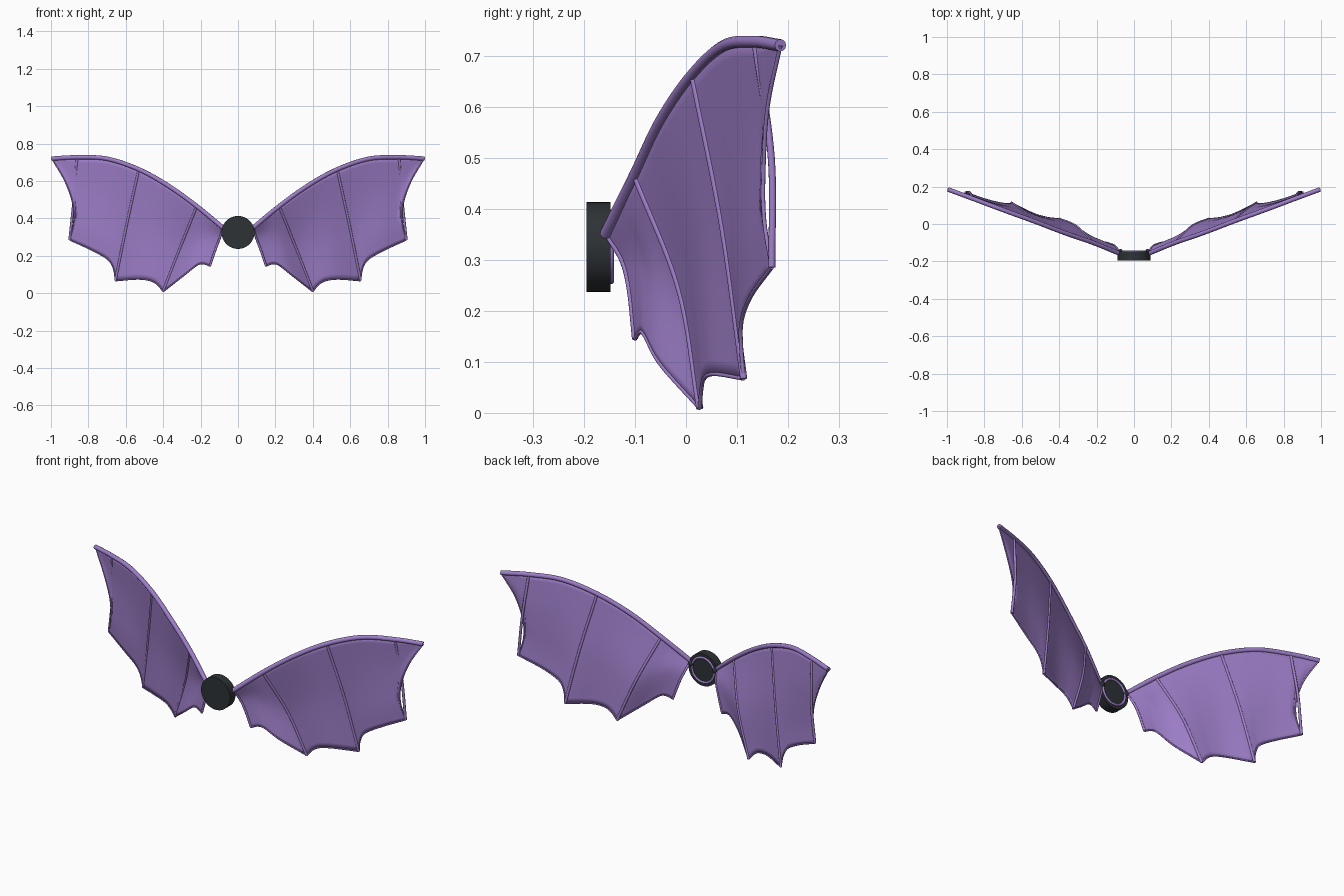
import bpy, bmesh, math
from mathutils import Vector

cube = bpy.data.objects.get("Cube")
if cube:
    bpy.data.objects.remove(cube)


def material(name, rgb):
    m = bpy.data.materials.new(name)
    m.use_nodes = True
    m.diffuse_color = (*rgb, 1)
    bsdf = next(n for n in m.node_tree.nodes if n.type == 'BSDF_PRINCIPLED')
    bsdf.inputs["Base Color"].default_value = (*rgb, 1)
    return m


PURPLE = material("wing purple", (0.34, 0.21, 0.58))
DARK = material("dark slate", (0.027, 0.032, 0.037))


def spline(points, start, end, steps):
    """Sample a smooth curve through the points, between two point indices."""
    p = [Vector(q) for q in points]
    p = [2 * p[0] - p[1]] + p + [2 * p[-1] - p[-2]]
    out = []
    for k in range(steps + 1):
        u = start + (end - start) * k / steps
        i = min(int(u), len(points) - 2)
        t = u - i
        a, b, c, d = p[i:i + 4]
        out.append(0.5 * (2 * b + (c - a) * t + (2 * a - 5 * b + 4 * c - d) * t ** 2
                          + (3 * b - a - 3 * c + d) * t ** 3))
    return out


def smooth(points, steps=20):
    return spline(points, 0, len(points) - 1, steps)


def tube(name, path, radius, side):
    cu = bpy.data.curves.new(name, 'CURVE')
    cu.dimensions = '3D'
    cu.bevel_depth = radius
    cu.bevel_resolution = 3
    cu.use_fill_caps = True
    s = cu.splines.new('POLY')
    s.points.add(len(path) - 1)
    for pt, v in zip(s.points, path):
        pt.co = (v.x * side, v.y, v.z, 1)
    s.use_smooth = True
    cu.materials.append(PURPLE)
    ob = bpy.data.objects.new(name, cu)
    bpy.context.collection.objects.link(ob)


def panel(bm, top, bottom, inner, outer, side):
    """Skin the space between four boundary curves."""
    n, m = len(top) - 1, len(inner) - 1
    rows = []
    for j in range(m + 1):
        v = j / m
        row = []
        for i in range(n + 1):
            u = i / n
            p = ((1 - v) * top[i] + v * bottom[i] + (1 - u) * inner[j] + u * outer[j]
                 - (1 - v) * ((1 - u) * top[0] + u * top[n])
                 - v * ((1 - u) * bottom[0] + u * bottom[n]))
            row.append(bm.verts.new((p.x * side, p.y, p.z)))
        rows.append(row)
    for j in range(m):
        for i in range(n):
            bm.faces.new((rows[j][i], rows[j + 1][i], rows[j + 1][i + 1], rows[j][i + 1]))


# Wing outline: leading arm, finger ribs, scalloped hem
arm = [(.08, -.157, .35), (.22, -.10, .465), (.37, -.048, .573), (.53, .013, .662),
       (.70, .075, .719), (.86, .135, .727), (.995, .185, .72)]
root_edge = smooth([arm[0], (.095, -.125, .30), (.118, -.11, .24), (.15, -.10, .145)])
rib_a = smooth([arm[1], (.31, -.012, .24), (.40, .027, .009)])
rib_b = smooth([arm[3], (.595, .072, .365), (.655, .113, .067)])
rib_c = smooth([arm[5], (.878, .167, .50), (.90, .168, .285)])
seam = smooth([arm[5], (.864, .148, .58), (.866, .15, .47), (.872, .152, .36), (.90, .168, .285)])
hem_a = smooth([(.15, -.10, .145), (.185, -.09, .158), (.22, -.08, .15), (.29, -.05, .095),
                (.40, .027, .009)])
hem_b = smooth([(.40, .027, .009), (.43, .03, .045), (.47, .036, .068), (.54, .057, .076),
                (.655, .113, .067)])
hem_c = smooth([(.655, .113, .067), (.665, .108, .13), (.695, .109, .18), (.78, .128, .23),
                (.90, .168, .285)])
tip_edge = smooth([(.90, .168, .285), (.878, .153, .38), (.883, .152, .48), (.925, .16, .60), arm[6]])

for side, label in ((1, "left"), (-1, "right")):
    # Membrane panels between the ribs
    bm = bmesh.new()
    panel(bm, spline(arm, 0, 1, 20), hem_a, root_edge, rib_a, side)
    panel(bm, spline(arm, 1, 3, 20), hem_b, rib_a, rib_b, side)
    panel(bm, spline(arm, 3, 5, 20), hem_c, rib_b, seam, side)
    panel(bm, spline(arm, 5, 6, 20), tip_edge, seam, [Vector(arm[6])] * 21, side)
    bmesh.ops.remove_doubles(bm, verts=bm.verts, dist=0.0004)
    bmesh.ops.recalc_face_normals(bm, faces=bm.faces)
    for f in bm.faces:
        f.smooth = True
    me = bpy.data.meshes.new(label + "_membrane")
    bm.to_mesh(me)
    bm.free()
    me.materials.append(PURPLE)
    ob = bpy.data.objects.new(label + "_membrane", me)
    bpy.context.collection.objects.link(ob)
    sol = ob.modifiers.new("thickness", 'SOLIDIFY')
    sol.thickness = 0.003
    sol.offset = 0

    # Arm, ribs and hem cords
    tube(label + "_arm", smooth(arm, 48), .012, side)
    for name, path in (("inner", rib_a), ("middle", rib_b), ("outer", rib_c)):
        tube(f"{label}_{name}_rib", path, .007, side)
    tube(label + "_root_cord", root_edge, .006, side)
    for k, path in enumerate((hem_a, hem_b, hem_c, tip_edge)):
        tube(f"{label}_hem_cord_{k + 1}", path, .004, side)

    # Dark joint where the arm meets the hub
    bpy.ops.mesh.primitive_uv_sphere_add(segments=16, ring_count=8, radius=.015,
                                         location=(side * .073, -.149, .342))
    joint = bpy.context.object
    joint.name = label + "_joint"
    joint.data.materials.append(DARK)
    bpy.ops.object.shade_smooth()

# Central hub disc
bpy.ops.mesh.primitive_cylinder_add(vertices=48, radius=.088, depth=.047,
                                    location=(0, -.171, .325), rotation=(math.pi / 2, 0, 0))
hub = bpy.context.object
hub.name = "hub_disc"
hub.data.materials.append(DARK)
bpy.ops.object.shade_smooth_by_angle(angle=math.radians(40))

# Ring on the back of the hub
bpy.ops.mesh.primitive_torus_add(major_radius=.067, minor_radius=.006, major_segments=40,
                                 minor_segments=10, location=(0, -.147, .325),
                                 rotation=(math.pi / 2, 0, 0))
ring = bpy.context.object
ring.name = "back_ring"
ring.data.materials.append(PURPLE)
bpy.ops.object.shade_smooth()
